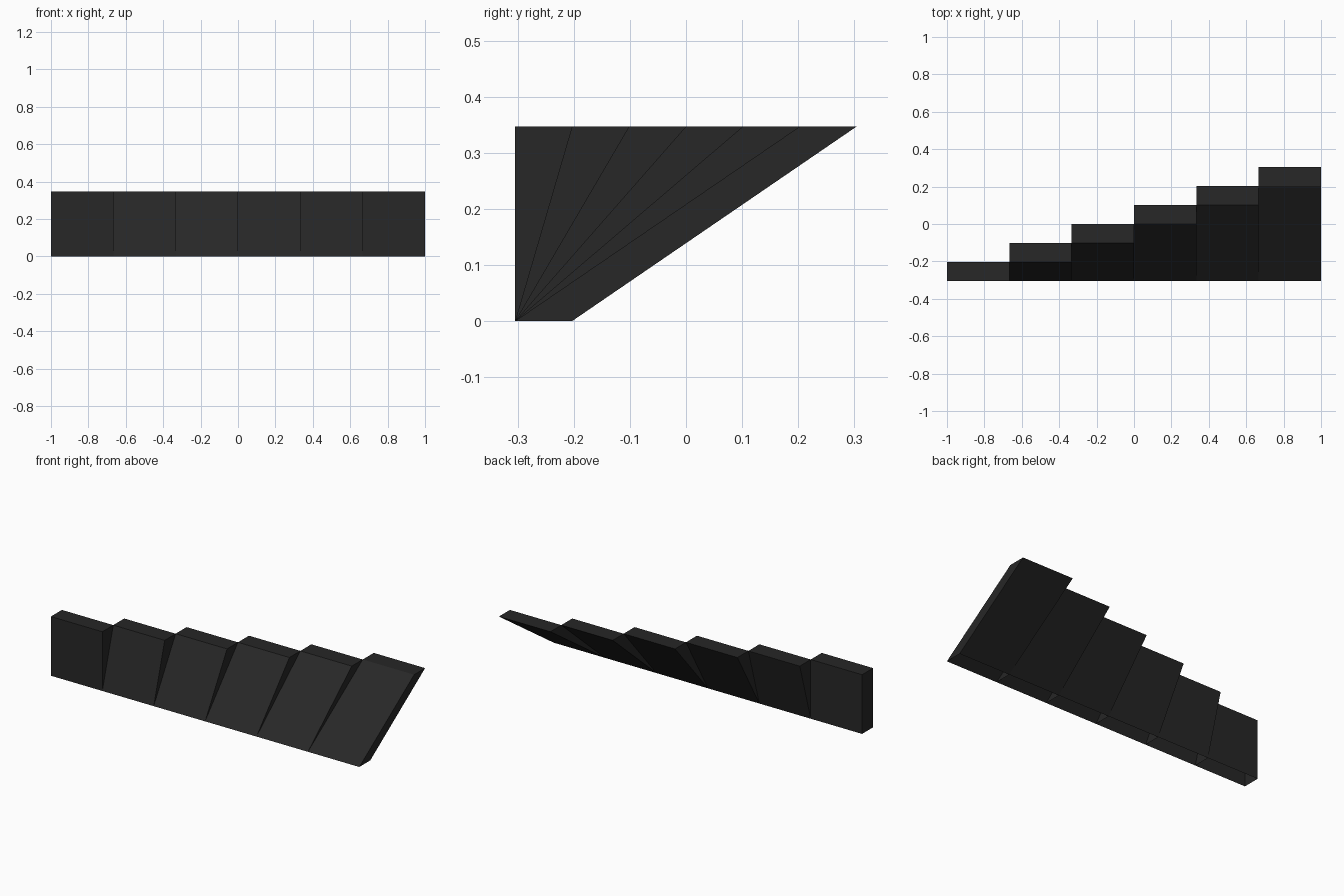
import bpy

if "Cube" in bpy.data.objects:
    bpy.data.objects.remove(bpy.data.objects["Cube"])

COUNT = 6          # slats side by side along x
WIDTH = 2.0 / COUNT
DEPTH = 0.1015     # thickness of each slat, also the lean step
HEIGHT = 0.347
FRONT = -0.3045    # shared straight base line

dark = bpy.data.materials.new("dark_grey")
dark.diffuse_color = (0.02, 0.02, 0.02, 1)
dark.use_nodes = True
dark.node_tree.nodes["Principled BSDF"].inputs["Base Color"].default_value = dark.diffuse_color


def leaning_slat(i):
    """Hollow slat, open underneath, whose top leans back by i steps."""
    x0 = -1 + i * WIDTH
    x1 = x0 + WIDTH
    verts = []
    for z, y in ((0, FRONT), (HEIGHT, FRONT + i * DEPTH)):
        verts += [(x0, y, z), (x1, y, z), (x1, y + DEPTH, z), (x0, y + DEPTH, z)]
    # four walls and the top
    faces = [(k, (k + 1) % 4, (k + 1) % 4 + 4, k + 4) for k in range(4)]
    faces.append((4, 5, 6, 7))
    name = f"leaning_slat_{i + 1}"
    mesh = bpy.data.meshes.new(name)
    mesh.from_pydata(verts, [], faces)
    mesh.materials.append(dark)
    bpy.context.collection.objects.link(bpy.data.objects.new(name, mesh))


# Row of slats, each leaning further back than the last
for i in range(COUNT):
    leaning_slat(i)
